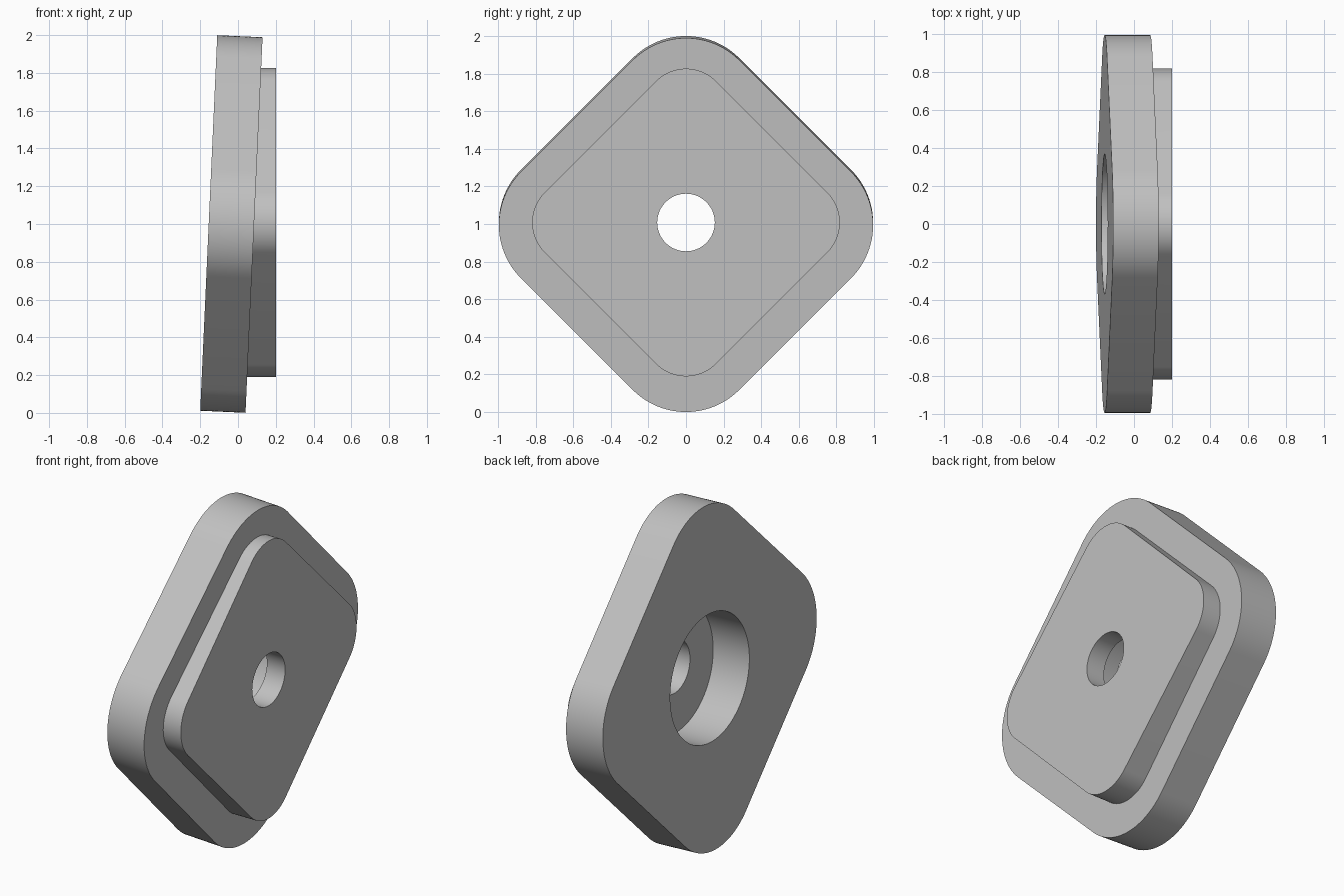
import bpy, bmesh
from math import radians, sin, cos, pi

cube = bpy.data.objects.get("Cube")
if cube:
    bpy.data.objects.remove(cube)

grey = bpy.data.materials.new("plain grey")
grey.use_nodes = True
COLOUR = (0.53, 0.53, 0.53, 1)
grey.diffuse_color = COLOUR
grey.node_tree.nodes["Principled BSDF"].inputs["Base Color"].default_value = COLOUR


def rounded_diamond(reach, radius, steps=24):
    """Diamond in the YZ plane with corners rounded by arcs."""
    points = []
    for corner in range(4):
        middle = corner * pi / 2
        cy, cz = (reach - radius) * cos(middle), (reach - radius) * sin(middle)
        for i in range(steps + 1):
            a = middle - pi / 4 + i * pi / 2 / steps
            points.append((cy + radius * cos(a), cz + radius * sin(a)))
    return points


def circle(radius, steps=96):
    return [(radius * cos(2 * pi * i / steps), radius * sin(2 * pi * i / steps))
            for i in range(steps)]


def extrude_x(name, profile, x0, x1, location, tilt=0):
    """Solid made by extruding a YZ profile along its own X axis."""
    bm = bmesh.new()
    face = bm.faces.new([bm.verts.new((x0, y, z)) for y, z in profile])
    cap = bmesh.ops.extrude_face_region(bm, geom=[face])["geom"]
    bmesh.ops.translate(bm, vec=(x1 - x0, 0, 0),
                        verts=[v for v in cap if isinstance(v, bmesh.types.BMVert)])
    bmesh.ops.recalc_face_normals(bm, faces=bm.faces)
    mesh = bpy.data.meshes.new(name)
    bm.to_mesh(mesh)
    bm.free()
    mesh.materials.append(grey)
    obj = bpy.data.objects.new(name, mesh)
    bpy.context.collection.objects.link(obj)
    obj.location = location
    obj.rotation_euler.y = tilt
    return obj


TILT = radians(2.6)
PLATE_CENTRE = (-0.035, 0, 1.0)
PAD_CENTRE = (0, 0, 1.008)

# Tilted plate, upright raised pad, and the stepped hole through both
plate = extrude_x("mounting_plate", rounded_diamond(0.995, 0.4), -0.12, 0.12, PLATE_CENTRE, TILT)
pad = extrude_x("raised_pad", rounded_diamond(0.818, 0.225), 0.0, 0.2, PAD_CENTRE)
bore = extrude_x("counterbore_cutter", circle(0.368), -0.3, 0.116, PLATE_CENTRE, TILT)
hole = extrude_x("through_hole_cutter", circle(0.153), -0.5, 0.5, PAD_CENTRE)

for tool, operation in ((pad, "UNION"), (bore, "DIFFERENCE"), (hole, "DIFFERENCE")):
    mod = plate.modifiers.new(tool.name, "BOOLEAN")
    mod.operation = operation
    mod.solver = "EXACT"
    mod.object = tool

# Bake the cuts, then drop the tools
bpy.context.view_layer.update()
evaluated = plate.evaluated_get(bpy.context.evaluated_depsgraph_get())
baked = bpy.data.meshes.new_from_object(evaluated)
plate.modifiers.clear()
plate.data = baked
baked.materials.clear()
baked.materials.append(grey)
for tool in (pad, bore, hole):
    bpy.data.objects.remove(tool)

bpy.ops.object.select_all(action="DESELECT")
plate.select_set(True)
bpy.context.view_layer.objects.active = plate
bpy.ops.object.shade_smooth_by_angle(angle=radians(30))
